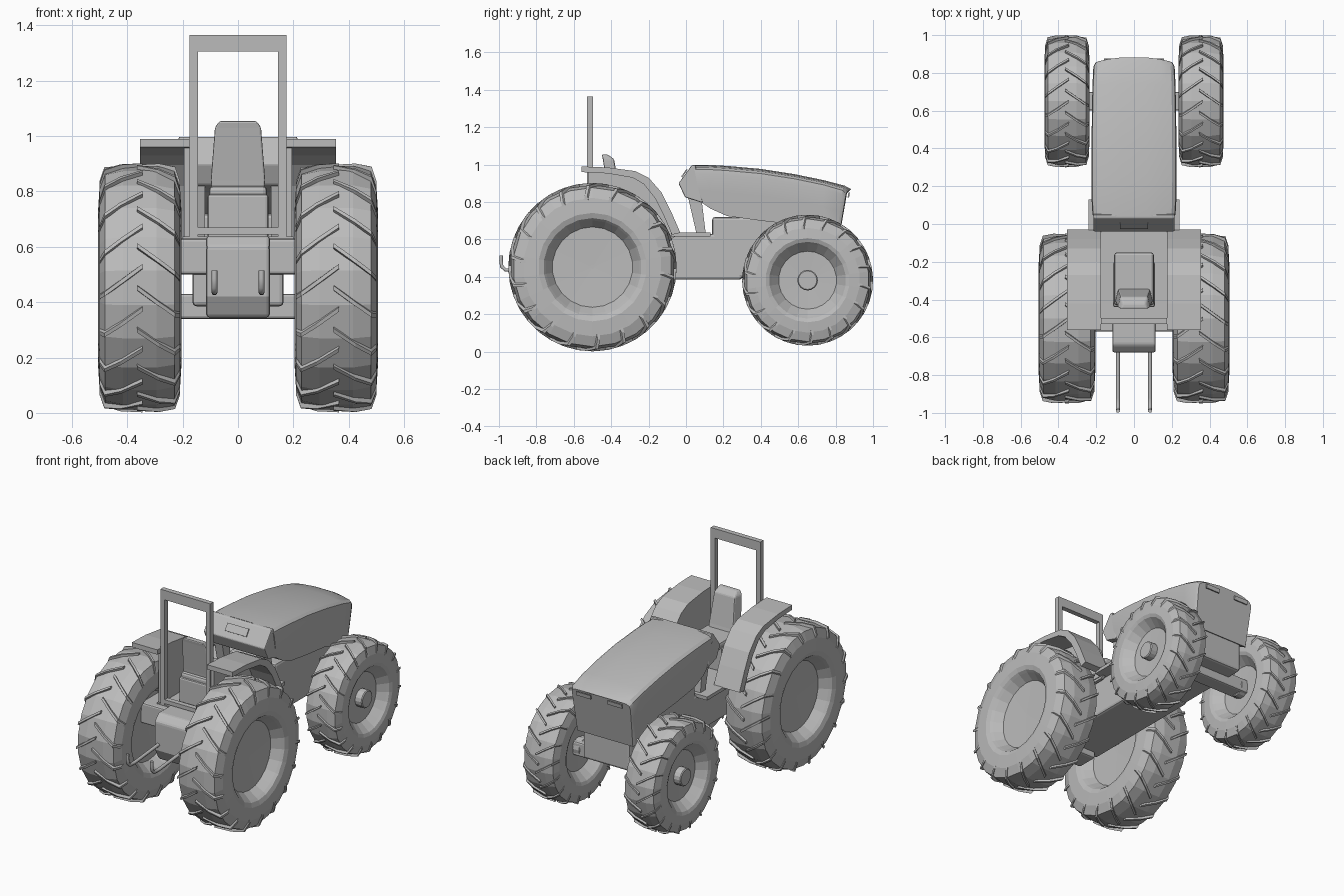
import bpy, bmesh, math
from mathutils import Vector

cube = bpy.data.objects.get("Cube")
if cube:
    bpy.data.objects.remove(cube, do_unlink=True)

grey = bpy.data.materials.new("plain grey")
grey.use_nodes = True
grey.diffuse_color = (0.5, 0.5, 0.5, 1)
grey.node_tree.nodes["Principled BSDF"].inputs["Base Color"].default_value = (0.5, 0.5, 0.5, 1)


def finish(name, bm, smooth=None, bevel=0):
    bmesh.ops.recalc_face_normals(bm, faces=bm.faces)
    mesh = bpy.data.meshes.new(name)
    bm.to_mesh(mesh)
    bm.free()
    mesh.materials.append(grey)
    ob = bpy.data.objects.new(name, mesh)
    bpy.context.collection.objects.link(ob)
    if bevel:
        mod = ob.modifiers.new("Bevel", "BEVEL")
        mod.width, mod.segments = bevel, 2
    if smooth:
        bpy.ops.object.select_all(action="DESELECT")
        ob.select_set(True)
        bpy.context.view_layer.objects.active = ob
        bpy.ops.object.shade_smooth_by_angle(angle=math.radians(smooth))
    return ob


def loft(bm, rings, closed=True, caps=True):
    """Skin a list of equal-length point rings."""
    rows = [[bm.verts.new(p) for p in ring] for ring in rings]
    n = len(rows[0])
    for a, b in zip(rows, rows[1:]):
        for i in range(n if closed else n - 1):
            j = (i + 1) % n
            bm.faces.new((a[i], a[j], b[j], b[i]))
    if caps:
        bm.faces.new(rows[0])
        bm.faces.new(rows[-1])


def side_prism(name, profile, x0, x1, bevel=0):
    """Extrude a (y, z) outline from x0 to x1."""
    bm = bmesh.new()
    loft(bm, [[(x, y, z) for y, z in profile] for x in (x0, x1)])
    return finish(name, bm, bevel=bevel)


def box(name, x, y, z, bevel=0):
    return side_prism(name, [(y[0], z[0]), (y[1], z[0]), (y[1], z[1]), (y[0], z[1])], x[0], x[1], bevel)


def wheel(name, cx, cy, cz, profile, lug_path, lugs, slant, thick, hub=None):
    """Lathed tyre and dish with angled lugs; profile is (half width, radius)."""
    bm = bmesh.new()
    full = [(-w, r) for w, r in reversed(profile)] + profile
    segs = 22

    def at(w, r, a):
        return Vector((cx + w, cy + r * math.sin(a), cz + r * math.cos(a)))

    loft(bm, [[at(w, r, math.tau * k / segs) for k in range(segs)] for w, r in full])
    # tread lugs: arrowheads pointing in the rolling direction
    for s in (-1, 1):
        for k in range(lugs):
            a0 = math.tau * (k + (0.5 if s > 0 else 0)) / lugs
            rings = []
            for t, w, lo, hi in lug_path:
                a = a0 - slant * t
                rings.append([at(s * w, lo, a - thick), at(s * w, hi, a - thick * 0.7),
                              at(s * w, hi, a + thick * 0.7), at(s * w, lo, a + thick)])
            loft(bm, rings)
    if hub:
        for s in (-1, 1):
            loft(bm, [[at(s * w, r, math.tau * k / 16) for k in range(16)]
                      for w, r in ((0.03, hub), (0.095, hub), (0.1, hub * 0.9))])
    finish(name, bm)


rear_tyre = [(0.06, 0.44), (0.125, 0.425), (0.145, 0.37), (0.15, 0.29), (0.14, 0.262),
             (0.125, 0.25), (0.075, 0.215), (0.07, 0.01)]
rear_lug = [(0, -0.01, 0.42, 0.45), (0.55, 0.07, 0.42, 0.449), (0.95, 0.128, 0.40, 0.438), (1.1, 0.146, 0.36, 0.385)]
front_tyre = [(0.05, 0.34), (0.1, 0.328), (0.115, 0.28), (0.12, 0.225), (0.112, 0.205),
              (0.1, 0.195), (0.055, 0.155), (0.05, 0.01)]
front_lug = [(0, -0.01, 0.32, 0.35), (0.55, 0.055, 0.32, 0.349), (0.95, 0.102, 0.31, 0.339), (1.1, 0.116, 0.27, 0.295)]

for side, s in (("left", 1), ("right", -1)):
    wheel(side + "_rear_wheel", s * 0.355, -0.5, 0.452, rear_tyre, rear_lug, 18, 0.24, 0.026)
    wheel(side + "_front_wheel", s * 0.355, 0.65, 0.382, front_tyre, front_lug, 18, 0.24, 0.026, hub=0.055)

    # curved fender strip with an inner panel
    outer = [(-0.56, 0.99), (-0.42, 0.985), (-0.27, 0.965), (-0.2, 0.93), (-0.13, 0.85), (-0.08, 0.75), (-0.03, 0.635)]
    inner = [(-0.075, 0.625), (-0.12, 0.73), (-0.165, 0.82), (-0.225, 0.895), (-0.285, 0.93), (-0.42, 0.953), (-0.56, 0.96)]
    side_prism(side + "_fender", outer + inner, s * 0.175, s * 0.355)
    panel = outer[1:] + [(-0.08, 0.6), (-0.52, 0.6), (-0.52, 0.985)]
    side_prism(side + "_fender_panel", panel, s * 0.175, s * 0.195)

    # roll bar post, running board, dash strut
    box(side + "_roll_bar_post", (s * 0.145, s * 0.175), (-0.53, -0.498), (0.62, 1.365))
    box(side + "_running_board", (s * 0.1, s * 0.24), (-0.08, 0.13), (0.615, 0.637))
    side_prism(side + "_dash_strut", [(0.01, 0.83), (0.055, 0.635), (0.105, 0.635), (0.085, 0.8)], s * 0.12, s * 0.175)

    # tow arm bent up into a hook
    path = [(-0.64, 0.46), (-0.92, 0.435), (-0.965, 0.437), (-0.985, 0.455), (-0.989, 0.485), (-0.988, 0.515)]
    curve = bpy.data.curves.new(side + "_tow_hook", "CURVE")
    curve.dimensions = "3D"
    curve.bevel_depth, curve.bevel_resolution, curve.use_fill_caps = 0.011, 1, True
    spline = curve.splines.new("POLY")
    spline.points.add(len(path) - 1)
    for p, (y, z) in zip(spline.points, path):
        p.co = (s * 0.085, y, z, 1)
    curve.materials.append(grey)
    bpy.context.collection.objects.link(bpy.data.objects.new(side + "_tow_hook", curve))

    # headlight plate and its slot on the nose
    side_prism(side + "_headlight", [(0.868, 0.85), (0.876, 0.85), (0.872, 0.825), (0.864, 0.825)], s * 0.06, s * 0.16)

# hood: arched sections running forward to a rounded nose
stations = [  # y top, z top, y low, z low, half width, nose curve
    (0.04, 1.0, 0.08, 0.80, 0.22, 0), (0.12, 1.0, 0.13, 0.765, 0.224, 0), (0.22, 0.994, 0.22, 0.725, 0.225, 0),
    (0.4, 0.978, 0.4, 0.70, 0.225, 0), (0.58, 0.95, 0.58, 0.68, 0.223, 0), (0.74, 0.917, 0.72, 0.62, 0.22, 0),
    (0.85, 0.888, 0.81, 0.575, 0.215, 0.01), (0.885, 0.87, 0.835, 0.57, 0.205, 0.025)]
bm = bmesh.new()
rings = []
for yt, zt, yl, zl, hw, nose in stations:
    half = []
    for fx, drop in ((0.3, 0.001), (0.65, 0.006), (0.9, 0.014), (0.98, 0.026), (1, 0.05), (0.985, 0.14), (0.95, 1)):
        z = max(zt - drop, zl)
        t = (zt - z) / (zt - zl)
        half.append((fx * hw, yt + (yl - yt) * t - nose * fx * fx, z))
    rings.append(half + [(-x, y, z) for x, y, z in reversed(half)])
loft(bm, rings)
finish("hood", bm, smooth=25)

# dashboard wedge with a raised panel
side_prism("dashboard", [(0.05, 0.998), (0.03, 0.996), (-0.04, 0.9), (-0.005, 0.825), (0.09, 0.795)], -0.215, 0.215, 0.006)
side_prism("dash_panel", [(0.008, 0.972), (0.002, 0.976), (-0.026, 0.936), (-0.02, 0.932)], -0.075, 0.075)

# chassis, engine, axles
box("engine_block", (-0.165, 0.165), (0.14, 0.8), (0.395, 0.72), 0.015)
box("chassis", (-0.165, 0.165), (-0.55, 0.3), (0.385, 0.63), 0.015)
box("rear_axle", (-0.3, 0.3), (-0.57, -0.38), (0.5, 0.63), 0.01)
box("front_axle", (-0.32, 0.32), (0.6, 0.7), (0.34, 0.43), 0.01)
box("cab_floor", (-0.2, 0.2), (-0.53, 0.0), (0.615, 0.637))
side_prism("rear_housing", [(-0.5, 0.64), (-0.64, 0.64), (-0.68, 0.6), (-0.68, 0.42), (-0.64, 0.345), (-0.5, 0.345)],
           -0.115, 0.115, 0.012)

# roll bar cross members
box("roll_bar_top", (-0.175, 0.175), (-0.53, -0.498), (1.305, 1.365))
box("roll_bar_base", (-0.175, 0.175), (-0.53, -0.498), (0.645, 0.67))

# seat
box("seat_base", (-0.11, 0.11), (-0.44, -0.2), (0.63, 0.79), 0.01)
box("seat_cushion", (-0.105, 0.105), (-0.43, -0.15), (0.775, 0.82), 0.015)
bm = bmesh.new()
loft(bm, [[(-w, y0, z), (w, y0, z), (w * 0.85, y1, z), (-w * 0.85, y1, z)] for w, y0, y1, z in
          ((0.095, -0.41, -0.34, 0.8), (0.1, -0.415, -0.35, 0.84), (0.085, -0.445, -0.385, 1.03), (0.07, -0.45, -0.42, 1.055))])
finish("seat_back", bm, bevel=0.008)
